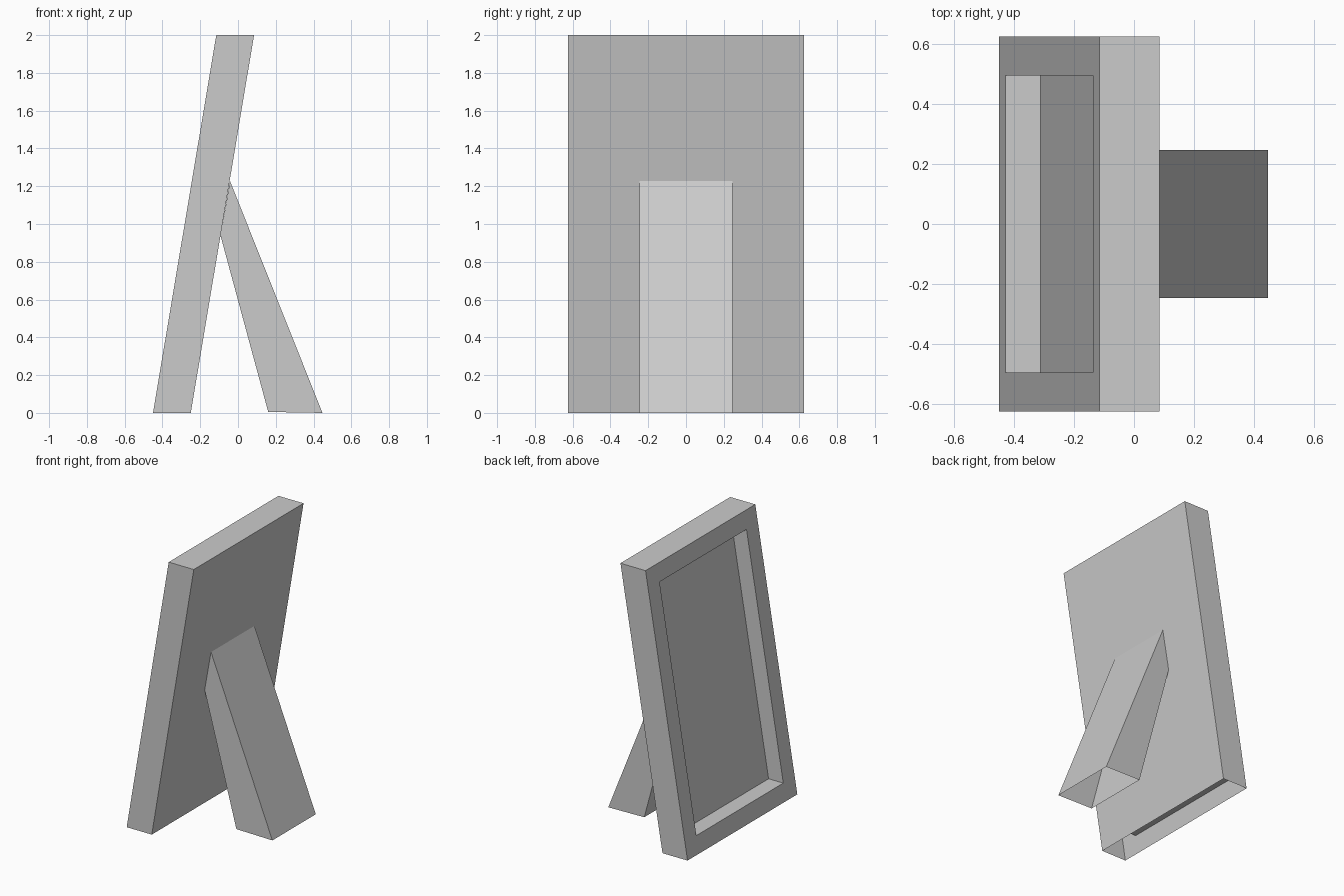
import bpy
import bmesh

if "Cube" in bpy.data.objects:
    bpy.data.objects.remove(bpy.data.objects["Cube"])

LEAN = 0.335 / 2          # x shift per unit of height


def front_x(z):
    return -0.45 + LEAN * z


def make_object(name, bm):
    mesh = bpy.data.meshes.new(name)
    bm.to_mesh(mesh)
    bm.free()
    obj = bpy.data.objects.new(name, mesh)
    bpy.context.collection.objects.link(obj)
    return obj


def ring(bm, half_y, z0, z1, dx):
    """Rectangle of vertices lying in the leaning plane, dx behind the front."""
    return [bm.verts.new((front_x(z) + dx, y, z)) for y, z in
            ((half_y, z0), (-half_y, z0), (-half_y, z1), (half_y, z1))]


# Leaning frame: back board, outer walls (open underneath), border, recess
bm = bmesh.new()
back = ring(bm, 0.625, 0, 2, 0.2)
outer = ring(bm, 0.625, 0, 2, 0)
lip = ring(bm, 0.495, 0.125, 1.875, 0)
floor = ring(bm, 0.495, 0.125, 1.875, 0.117)
bm.faces.new(back)
bm.faces.new(floor)
for a, b in ((back, outer), (outer, lip), (lip, floor)):
    for i in range(4):
        if a is back and i == 0:
            continue      # bottom stays open
        j = (i + 1) % 4
        bm.faces.new((a[i], a[j], b[j], b[i]))
bmesh.ops.recalc_face_normals(bm, faces=bm.faces)
make_object("picture_frame", bm)

# Support leg: side profile swept across y, open at the foot and at the joint
profile = [(0.16, 0.005), (-0.093, 0.94), (-0.042, 1.227), (0.447, 0)]
bm = bmesh.new()
left, right = [[bm.verts.new((x, y, z)) for x, z in profile] for y in (-0.247, 0.247)]
bm.faces.new(left)
bm.faces.new(right[::-1])
for i in (0, 2):
    bm.faces.new((left[i], right[i], right[i + 1], left[i + 1]))
bmesh.ops.recalc_face_normals(bm, faces=bm.faces)
make_object("support_leg", bm)
